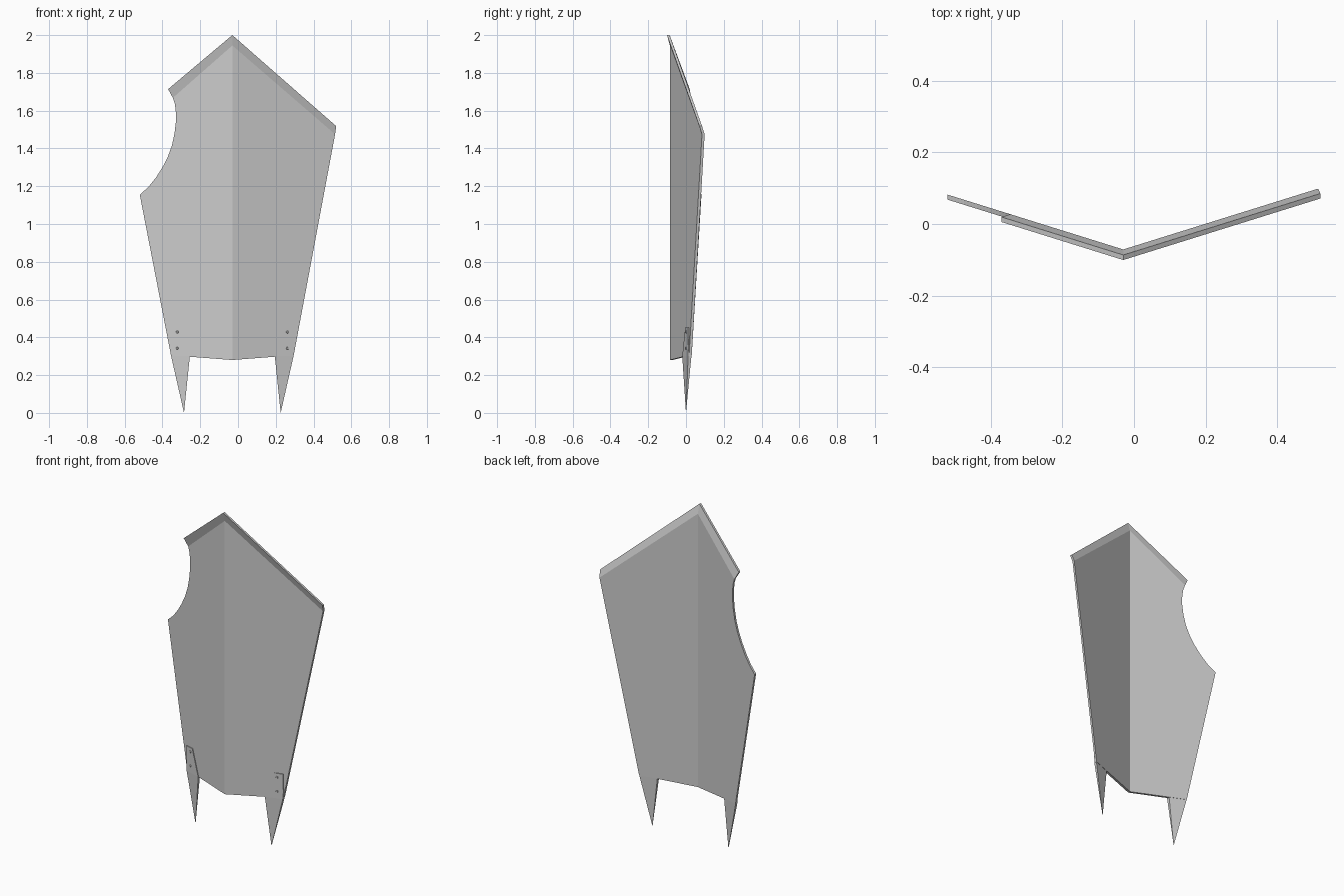
import bpy, bmesh
from mathutils import Vector, Matrix

if "Cube" in bpy.data.objects:
    bpy.data.objects.remove(bpy.data.objects["Cube"])

CX, SLOPE, THICK = -0.03, 0.312, 0.014


def front_y(x):
    """Depth of the creased front surface at x."""
    return -0.085 + SLOPE * abs(x - CX)


def pt(x, z, dy=0.0):
    return Vector((x, front_y(x) + dy, z))


def finish(bm, name):
    bmesh.ops.remove_doubles(bm, verts=bm.verts[:], dist=1e-5)
    bmesh.ops.recalc_face_normals(bm, faces=bm.faces[:])
    me = bpy.data.meshes.new(name)
    bm.to_mesh(me)
    bm.free()
    ob = bpy.data.objects.new(name, me)
    bpy.context.collection.objects.link(ob)
    return ob


# Shield plate: two creased halves plus a top lip bent forward
notch = [(-0.345, 1.668), (-0.334, 1.635), (-0.329, 1.59), (-0.329, 1.54),
         (-0.336, 1.48), (-0.35, 1.415), (-0.372, 1.355), (-0.4, 1.30),
         (-0.435, 1.245), (-0.475, 1.195), (-0.52, 1.155)]
crease = [(CX, 0.28), (CX, 1.945)]
right_half = crease[::-1] + [(0.295, 0.305), (0.514, 1.475)]
left_half = crease + notch + [(-0.355, 0.305)]
LIP = -0.0155

bm = bmesh.new()
for outline in (right_half, left_half):
    bm.faces.new([bm.verts.new(pt(x, z)) for x, z in outline])
for low, high in (((0.514, 1.475), (0.52, 1.518)), (notch[0], (-0.37, 1.714))):
    bm.faces.new([bm.verts.new(p) for p in (
        pt(CX, 1.945), pt(*low), pt(*high, LIP), pt(CX, 2.0, LIP))])
bmesh.ops.remove_doubles(bm, verts=bm.verts[:], dist=1e-5)
bmesh.ops.recalc_face_normals(bm, faces=bm.faces[:])
ext = bmesh.ops.extrude_face_region(bm, geom=bm.faces[:], use_keep_orig=True)
moved = [g for g in ext["geom"] if isinstance(g, bmesh.types.BMVert)]
bmesh.ops.translate(bm, verts=moved, vec=(0, THICK, 0))
finish(bm, "shield_plate")

# Ground spikes with rivets, mirrored about the crease
spike = [(0.245, 0.452), (0.195, 0.3), (0.294, 0.3), (0.297, 0.34), (0.295, 0.452)]
for side, label in ((1, "right"), (-1, "left")):
    def mx(x):
        return CX + side * (x - CX)

    bm = bmesh.new()
    f = [bm.verts.new(pt(mx(x), z, -0.005)) for x, z in spike]
    b = [bm.verts.new(pt(mx(x), z, 0.0125)) for x, z in spike]
    tip = bm.verts.new(pt(mx(0.226), 0.0, 0.005))
    bm.faces.new(f)
    bm.faces.new(b)
    for i in (0, 2, 3, 4):
        j = (i + 1) % 5
        bm.faces.new((f[i], f[j], b[j], b[i]))
    for u, v in ((f[1], f[2]), (f[2], b[2]), (b[2], b[1]), (b[1], f[1])):
        bm.faces.new((u, v, tip))
    finish(bm, "ground_spike_" + label)

    bm = bmesh.new()
    normal = Vector((side * SLOPE, -1, 0)).normalized()
    rot = normal.to_track_quat('Z', 'Y').to_matrix().to_4x4()
    for x, z in ((0.262, 0.428), (0.262, 0.342)):
        bmesh.ops.create_cone(
            bm, cap_ends=True, segments=8, radius1=0.008, radius2=0.005, depth=0.005,
            matrix=Matrix.Translation(pt(mx(x), z, -0.0065)) @ rot)
    finish(bm, "spike_rivets_" + label)
